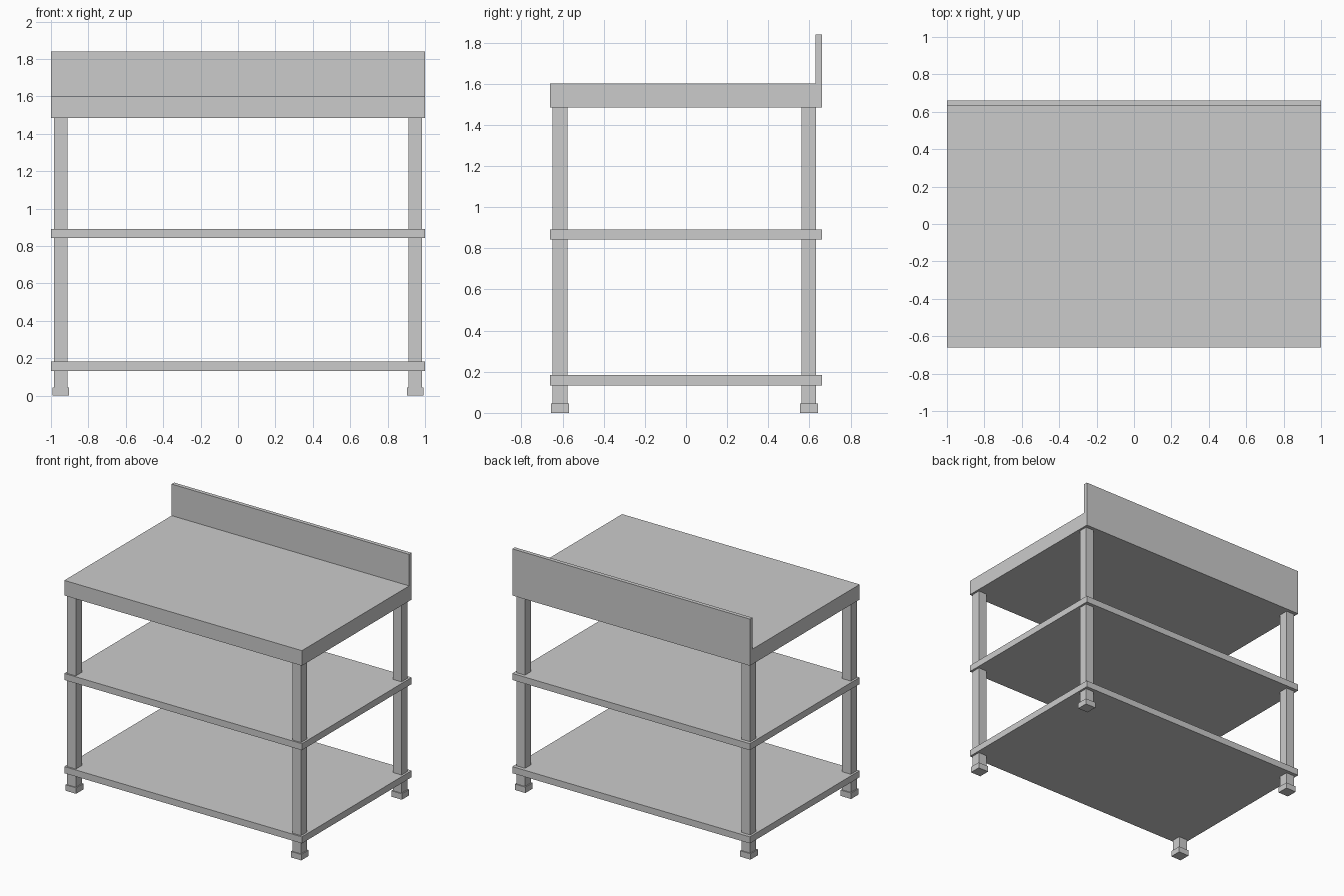
import bpy, bmesh

if "Cube" in bpy.data.objects:
    bpy.data.objects.remove(bpy.data.objects["Cube"])


def add_object(name, bm):
    bmesh.ops.recalc_face_normals(bm, faces=bm.faces[:])
    mesh = bpy.data.meshes.new(name)
    bm.to_mesh(mesh)
    bm.free()
    obj = bpy.data.objects.new(name, mesh)
    bpy.context.collection.objects.link(obj)
    return obj


def box(name, x, y, z):
    """Box from (min, max) ranges on each axis."""
    bm = bmesh.new()
    bmesh.ops.create_cube(bm, size=1)
    for v in bm.verts:
        v.co = [r[0] if c < 0 else r[1] for c, r in zip(v.co, (x, y, z))]
    return add_object(name, bm)


def extrude_x(name, profile, x0, x1):
    """Extrude a closed (y, z) profile along x."""
    bm = bmesh.new()
    face = bm.faces.new([bm.verts.new((x0, y, z)) for y, z in profile])
    ext = bmesh.ops.extrude_face_region(bm, geom=[face], use_keep_orig=True)
    verts = [g for g in ext["geom"] if isinstance(g, bmesh.types.BMVert)]
    bmesh.ops.translate(bm, verts=verts, vec=(x1 - x0, 0, 0))
    return add_object(name, bm)


W, D = 1.0, 0.66

# Worktop with the upstand along the back edge
extrude_x("worktop_with_backsplash",
          [(-D, 1.485), (D, 1.485), (D, 1.84), (0.63, 1.84), (0.63, 1.6), (-D, 1.6)],
          -W, W)

# Two shelves
for name, z in (("lower_shelf", 0.133), ("middle_shelf", 0.842)):
    box(name, (-W, W), (-D, D), (z, z + 0.05))

# Four legs, each on a wider square foot
for side, x in (("left", -0.948), ("right", 0.948)):
    for end, y in (("front", -0.612), ("back", 0.597)):
        for part, h, z in (("leg", 0.036, (0.045, 1.485)), ("foot", 0.044, (0, 0.045))):
            box(f"{end}_{side}_{part}", (x - h, x + h), (y - h, y + h), z)
